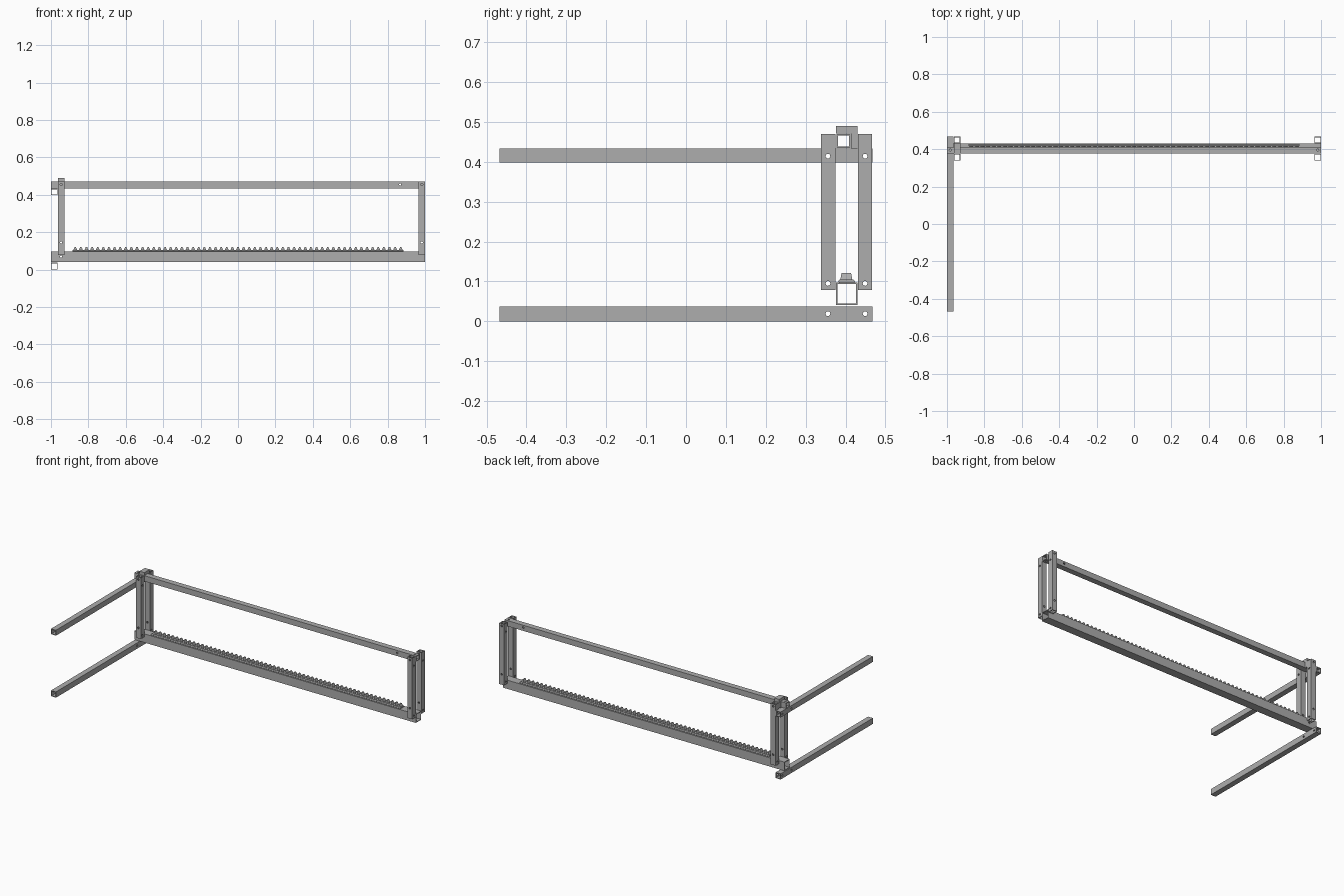
import bpy, bmesh, math
from mathutils import Matrix, Vector

if "Cube" in bpy.data.objects:
    bpy.data.objects.remove(bpy.data.objects["Cube"])

steel = bpy.data.materials.new("steel grey")
steel.diffuse_color = (0.42, 0.42, 0.42, 1)
steel.use_nodes = True
steel.node_tree.nodes["Principled BSDF"].inputs["Base Color"].default_value = steel.diffuse_color


def finish(name, bm):
    bmesh.ops.recalc_face_normals(bm, faces=bm.faces)
    me = bpy.data.meshes.new(name)
    bm.to_mesh(me)
    bm.free()
    me.materials.append(steel)
    ob = bpy.data.objects.new(name, me)
    bpy.context.collection.objects.link(ob)
    return ob


def tube(name, axis, lo, hi, wall=0.004):
    """Open-ended rectangular tube along one axis between two corners."""
    u, v = (axis + 1) % 3, (axis + 2) % 3
    bm = bmesh.new()
    rings = []
    for end in (lo[axis], hi[axis]):
        for w in (0, wall):
            ring = []
            for a, b in ((lo[u] + w, lo[v] + w), (hi[u] - w, lo[v] + w),
                         (hi[u] - w, hi[v] - w), (lo[u] + w, hi[v] - w)):
                co = [0, 0, 0]
                co[axis], co[u], co[v] = end, a, b
                ring.append(bm.verts.new(co))
            rings.append(ring)
    o0, i0, o1, i1 = rings
    for i in range(4):
        j = (i + 1) % 4
        for p, q in ((o0, o1), (i0, i1), (o0, i0), (o1, i1)):
            bm.faces.new((p[i], p[j], q[j], q[i]))
    return finish(name, bm)


def prism(name, outline, x0, x1):
    """Extrude a (y, z) outline along x."""
    bm = bmesh.new()
    a = [bm.verts.new((x0, y, z)) for y, z in outline]
    b = [bm.verts.new((x1, y, z)) for y, z in outline]
    bm.faces.new(a)
    bm.faces.new(b)
    for i in range(len(a)):
        j = (i + 1) % len(a)
        bm.faces.new((a[i], a[j], b[j], b[i]))
    return finish(name, bm)


def drill(ob, holes, r=0.006):
    """Cut round bolt holes: each is (axis, centre)."""
    bm = bmesh.new()
    for axis, centre in holes:
        rot = (Matrix.Rotation(math.pi / 2, 4, 'Y'),
               Matrix.Rotation(math.pi / 2, 4, 'X'), Matrix())[axis]
        bmesh.ops.create_cone(bm, cap_ends=True, segments=12, radius1=r, radius2=r,
                              depth=0.12, matrix=Matrix.Translation(Vector(centre)) @ rot)
    cutter = finish("hole_cutter", bm)
    cutter.hide_render = True
    mod = ob.modifiers.new("bolt holes", 'BOOLEAN')
    mod.object, mod.operation, mod.solver = cutter, 'DIFFERENCE', 'EXACT'
    mod.use_self = True
    bpy.context.view_layer.update()
    me = bpy.data.meshes.new_from_object(ob.evaluated_get(bpy.context.evaluated_depsgraph_get()))
    ob.modifiers.clear()
    ob.data = me
    bpy.data.objects.remove(cutter)


FRONT_Y, BACK_Y = 0.356, 0.449

# Two long arms reaching forward
for name, z0, z1 in (("lower_arm", 0.0, 0.037), ("upper_arm", 0.398, 0.433)):
    arm = tube(name, 1, (-1, -0.468, z0), (-0.965, 0.468, z1))
    z = 0.019 if z0 == 0 else 0.414
    drill(arm, [(0, (-0.98, y, z)) for y in (FRONT_Y, BACK_Y)])

# Paired uprights at both ends
for side, x0 in (("left", -0.963), ("right", 0.965)):
    for place, y0, yc in (("front", 0.339, FRONT_Y), ("back", 0.431, BACK_Y)):
        post = tube(f"{side}_{place}_post", 2, (x0, y0, 0.078), (x0 + 0.035, y0 + 0.036, 0.47))
        xc = x0 + 0.0175
        drill(post, [(0, (xc, yc, z)) for z in (0.095, 0.414)]
              + [(1, (xc, yc, z)) for z in (0.145, 0.455)])

# Top rail and deep bottom beam
rail = tube("top_rail", 0, (-1, 0.377, 0.434), (1, 0.413, 0.47))
drill(rail, [(2, (-0.982, 0.395, 0.452)), (2, (0.982, 0.395, 0.452)),
             (1, (0.867, 0.395, 0.455)), (1, (-0.946, 0.395, 0.455))])
beam = tube("bottom_beam", 0, (-1, 0.376, 0.041), (1, 0.43, 0.097))
drill(beam, [(1, (-0.946, 0.403, 0.07))])

# Clamp hooked over the left end of the rail
prism("rail_clamp", [(0.376, 0.471), (0.414, 0.471), (0.414, 0.433),
                     (0.43, 0.433), (0.43, 0.49), (0.376, 0.49)], -0.963, -0.928)

# Rack strip with bevelled edges lying on the beam
prism("rack_strip", [(0.385, 0.096), (0.42, 0.096), (0.424, 0.100),
                     (0.419, 0.105), (0.386, 0.105), (0.381, 0.100)], -0.885, 0.885)

# Rack teeth, tapered upward
bm = bmesh.new()
count, pitch = 59, 0.03
for i in range(count):
    x = (i - (count - 1) / 2) * pitch
    tooth = bmesh.ops.create_cube(bm, size=1)["verts"]
    for v in tooth:
        top = v.co.z > 0
        sx, sy = (0.007, 0.024) if top else (0.021, 0.030)
        v.co = (x + v.co.x * sx, 0.402 + v.co.y * sy, 0.121 if top else 0.104)
finish("rack_teeth", bm)
